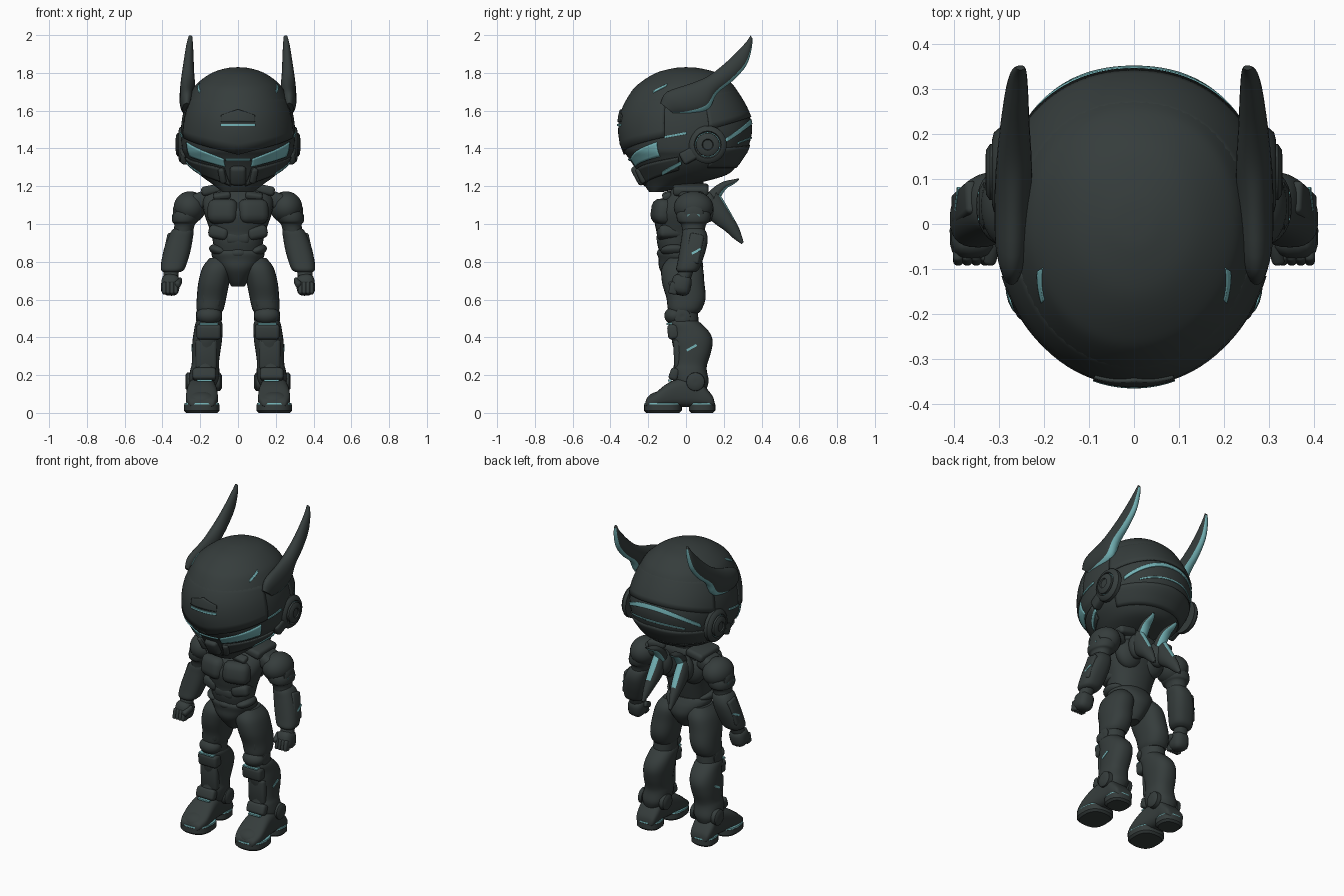
import bpy, bmesh, math
from mathutils import Vector, Matrix, Euler


def material(name, rgb):
    m = bpy.data.materials.new(name)
    m.diffuse_color = (*rgb, 1)
    return m


ARMOR = material("charcoal armor", (0.036, 0.046, 0.045))
GLOW = material("pale cyan glow", (0.17, 0.44, 0.46))


def finish(bm, name, mat=ARMOR, mirror=True, recalc=True):
    if recalc:
        bmesh.ops.recalc_face_normals(bm, faces=bm.faces)
    me = bpy.data.meshes.new(name)
    bm.to_mesh(me)
    bm.free()
    me.materials.append(mat)
    me.materials.append(GLOW)
    ob = bpy.data.objects.new(name, me)
    bpy.context.collection.objects.link(ob)
    if mirror:
        ob.modifiers.new("mirror", 'MIRROR')
    return ob


def smooth_rows(rows, sub=4):
    """Catmull-Rom interpolation through rows of numbers."""
    out = []
    for i in range(len(rows) - 1):
        p0, p1, p2, p3 = (rows[max(i - 1, 0)], rows[i], rows[i + 1], rows[min(i + 2, len(rows) - 1)])
        for s in range(sub):
            t = s / sub
            out.append([0.5 * (2 * b + (c - a) * t + (2 * a - 5 * b + 4 * c - d) * t * t
                               + (3 * b - a - 3 * c + d) * t ** 3) for a, b, c, d in zip(p0, p1, p2, p3)])
    return out + [list(rows[-1])]


def power(v, e):
    return math.copysign(abs(v) ** e, v)


def ring_point(c, a, b, ang, e):
    e = e[math.cos(ang) < 0] if isinstance(e, tuple) else e
    return Vector(c) + Vector(a) * power(math.sin(ang), e) - Vector(b) * power(math.cos(ang), e)


def loft(name, rings, mat=ARMOR, mirror=True, e=0.93, n=28, glow=0.0, span=(0, 1)):
    """Skin rings of (centre, half axis a, half axis b); faces near -b glow within span."""
    bm = bmesh.new()
    vs = [[bm.verts.new(ring_point(*r, 2 * math.pi * k / n, e)) for k in range(n)] for r in rings]
    for i, (lo, hi) in enumerate(zip(vs, vs[1:])):
        for k in range(n):
            f = bm.faces.new((lo[k], lo[(k + 1) % n], hi[(k + 1) % n], hi[k]))
            ang = 2 * math.pi * (k + 0.5) / n
            f.material_index = int(min(ang, 2 * math.pi - ang) < glow
                                   and span[0] <= i / len(rings) <= span[1])
    bm.faces.new(vs[0])
    bm.faces.new(vs[-1])
    return finish(bm, name, mat, mirror)


def column(name, rows, mirror=True, sub=4, **kw):
    """Upright limb from rows of z, centre x, centre y, half width, half depth."""
    loft(name, [((x, y, z), (w, 0, 0), (0, d, 0)) for z, x, y, w, d in smooth_rows(rows, sub)],
         mirror=mirror, **kw)


def blade(name, rows, glow, span=(0, 1)):
    """Curved horn from rows of edge y, z, glowing edge y, z, centre x, half thickness."""
    loft(name, [((x, (uy + ly) / 2, (uz + lz) / 2), (t, 0, 0), (0, (uy - ly) / 2, (uz - lz) / 2))
                for uy, uz, ly, lz, x, t in smooth_rows(rows)], e=1.0, n=24, glow=glow, span=span)


def ball(name, c, r, mirror=True, rot=(0, 0, 0)):
    bm = bmesh.new()
    m = Matrix.Translation(c) @ Euler(rot).to_matrix().to_4x4() @ Matrix.Diagonal((*r, 1))
    bmesh.ops.create_uvsphere(bm, u_segments=24, v_segments=14, radius=1, matrix=m)
    finish(bm, name, mirror=mirror)


def box(name, c, size, bevel=0.012, rot=(0, 0, 0), mat=ARMOR, mirror=True):
    bm = bmesh.new()
    bmesh.ops.create_cube(bm, size=1, matrix=Matrix.Diagonal((*size, 1)))
    if bevel:
        bmesh.ops.bevel(bm, geom=bm.edges[:], offset=bevel, segments=3, profile=0.5, affect='EDGES')
    bm.transform(Matrix.Translation(c) @ Euler(rot).to_matrix().to_4x4())
    finish(bm, name, mat, mirror)


def disc(name, c, profile, mat=ARMOR):
    """Round cap facing +x from (offset x, radius) pairs."""
    loft(name, [(Vector(c) + Vector((o, 0, 0)), (0, r, 0), (0, 0, r)) for o, r in profile], mat, e=1.0, n=32)


# helmet shell: z, half width, front y, back y
HEAD_E = (1.0, 0.93)
HEAD = smooth_rows([(1.17, .08, -.195, -.12), (1.19, .108, -.21, -.04), (1.22, .148, -.228, .08),
                    (1.26, .202, -.25, .215), (1.31, .25, -.278, .27), (1.36, .28, -.312, .305),
                    (1.40, .296, -.338, .328), (1.5, .302, -.355, .35), (1.6, .287, -.343, .327),
                    (1.7, .247, -.290, .275), (1.75, .21, -.240, .235), (1.8, .138, -.158, .165),
                    (1.825, .06, -.065, .07), (1.83, .005, -.005, .005)], 5)


def head_ring(r):
    z, w, yf, yb = r
    return (0, (yf + yb) / 2, z), (w, 0, 0), (0, (yb - yf) / 2, 0)


def head_point(ang, z, k):
    for lo, hi in zip(HEAD, HEAD[1:]):
        if lo[0] <= z <= hi[0]:
            t = (z - lo[0]) / (hi[0] - lo[0])
            p = ring_point(*head_ring([a + (b - a) * t for a, b in zip(lo, hi)]), ang, HEAD_E)
            c = Vector((0, 0, 1.5))
            return c + (p - c) * (1 + k)


def strip(name, a0, a1, lo0, lo1, hi0, hi1, mat=GLOW, k=0.012, k1=None, level=False, n=20, m=6):
    """Plate hugging the helmet from angle a0 to a1 (0 = front, pi = back); k1 is the lift of its top edge,
    level makes its edges straight when seen from the side."""
    k1 = k if k1 is None else k1
    bm = bmesh.new()
    g = []
    for i in range(n + 1):
        t = i / n
        a = a0 + (a1 - a0) * t
        if level:
            t = (math.cos(a0) - math.cos(a)) / (math.cos(a0) - math.cos(a1))
        lo, hi = lo0 + (lo1 - lo0) * t, hi0 + (hi1 - hi0) * t
        g.append([bm.verts.new(head_point(a, lo + (hi - lo) * j / m, k + (k1 - k) * j / m))
                  for j in range(m + 1)])
    for i in range(n):
        for j in range(m):
            bm.faces.new((g[i][j], g[i + 1][j], g[i + 1][j + 1], g[i][j + 1]))
    s = finish(bm, name, mat, recalc=False).modifiers.new("thickness", 'SOLIDIFY')
    s.thickness, s.offset = 0.009, 0


loft("helmet", [head_ring(r) for r in HEAD], mirror=False, e=HEAD_E, n=64)
PI = math.pi
strip("face_plate", 0, 1.25, 1.37, 1.46, 1.70, 1.68, ARMOR, .012, -.016)
strip("jaw_plate", .3, 1.45, 1.205, 1.29, 1.295, 1.355, ARMOR, .014)
strip("brow_badge", 0, .3, 1.54, 1.54, 1.605, 1.575, ARMOR, .012)
strip("rear_plate", 1.9, PI, 1.50, 1.565, 1.70, 1.73, ARMOR, .008, -.016, True)
strip("nape_plate", 2.0, PI, 1.30, 1.30, 1.40, 1.42, ARMOR, .004)
strip("eye", .28, 1.12, 1.305, 1.358, 1.345, 1.435, k=.003)
strip("nose_line", 0, .24, 1.338, 1.338, 1.346, 1.346, k=.006)
strip("forehead_line", 0, .3, 1.518, 1.518, 1.53, 1.53, k=.015)
strip("crown_mark", .95, 1.18, 1.692, 1.728, 1.706, 1.742, k=-.004)
strip("cheek_mark", 1.25, 1.58, 1.455, 1.475, 1.465, 1.487, k=.004)
strip("jaw_mark", 1.1, 1.5, 1.265, 1.32, 1.283, 1.336, k=.028)
strip("rear_line", 2.2, PI, 1.43, 1.53, 1.452, 1.555, k=.0, level=True)
strip("nape_line", 2.5, PI, 1.425, 1.452, 1.433, 1.461, k=.0, level=True)
box("mouth_guard", (0, -.245, 1.26), (.085, .06, .11), .02, (.5, 0, 0), mirror=False)
box("mouth_vent", (.08, -.232, 1.26), (.035, .05, .085), .012, (.45, 0, .4))

# ear discs and horns
disc("ear_ring", (.275, .115, 1.42), [(0, .1), (.022, .1), (.036, .088), (.04, .072), (.03, .066)])
disc("ear_glow", (.275, .115, 1.42), [(.02, .066), (.032, .066), (.032, .058)], GLOW)
disc("ear_cap", (.275, .115, 1.42), [(.02, .063), (.045, .062), (.053, .05), (.055, .03), (.048, .026)])
box("ear_strut", (.282, .03, 1.37), (.05, .12, .07), .015, (.5, 0, -.1))
blade("horn", [(-.135, 1.64, -.06, 1.58, .272, .022), (-.10, 1.70, .03, 1.58, .27, .038),
               (.03, 1.745, .12, 1.61, .268, .041), (.12, 1.785, .165, 1.69, .266, .039),
               (.20, 1.845, .25, 1.76, .264, .032), (.27, 1.912, .32, 1.84, .26, .025),
               (.32, 1.965, .347, 1.925, .256, .018), (.342, 1.999, .352, 1.982, .252, .01)], .9)

# torso
column("torso", [(.85, 0, -.045, .122, .095), (.9, 0, -.045, .132, .108), (.95, 0, -.04, .142, .115),
                 (1.0, 0, -.04, .16, .125), (1.06, 0, -.035, .18, .135), (1.12, 0, -.015, .188, .12),
                 (1.17, 0, .01, .175, .1), (1.2, 0, .02, .13, .08)], mirror=False)
column("neck", [(1.15, 0, .02, .08, .075), (1.3, 0, .02, .075, .07)], mirror=False)
column("hips", [(.67, 0, -.02, .035, .05), (.70, 0, -.02, .055, .08), (.76, 0, -.025, .10, .115),
                (.81, 0, -.03, .13, .115), (.845, 0, -.04, .14, .11), (.865, 0, -.04, .12, .1)], mirror=False)
box("chest_plate", (.078, -.118, 1.065), (.165, .12, .135), .045, (-.15, 0, .25))
box("rib_plate", (.095, -.085, .955), (.11, .13, .07), .025, (0, -.2, .2))
box("belly_plate", (0, -.105, .925), (.13, .1, .07), .025, mirror=False)
ball("belt_buckle", (0, -.105, .845), (.06, .05, .032), mirror=False)
ball("belt_side", (.10, -.06, .86), (.055, .075, .03), rot=(0, -.3, 0))
ball("back_plate", (.08, .05, 1.07), (.09, .06, .1))
box("collar", (.135, .025, 1.182), (.12, .19, .05), .018, (0, .2, 0))
box("collar_trim", (.085, -.10, 1.15), (.09, .05, .035), .012, (.4, .15, 0))

# back fins
ball("fin_mount", (.075, .12, 1.09), (.055, .05, .08))
blade("upper_fin", [(.11, 1.16, .15, 1.08, .07, .034), (.155, 1.20, .185, 1.145, .072, .034),
                    (.20, 1.225, .215, 1.188, .075, .03), (.25, 1.236, .255, 1.212, .08, .02),
                    (.28, 1.242, .28, 1.234, .085, .008)], 1.0)
blade("lower_fin", [(.11, 1.04, .165, 1.18, .085, .036), (.155, 1.0, .208, 1.11, .085, .038),
                    (.205, .965, .248, 1.04, .088, .032), (.25, .925, .282, .975, .092, .021),
                    (.295, .893, .305, .905, .095, .008)], .6, (.05, .5))

# arms
box("shoulder_bridge", (.195, .03, 1.125), (.12, .14, .09), .03, (0, .35, 0))
ball("shoulder_pad", (.255, .04, 1.088), (.086, .105, .085), rot=(0, .5, 0))
column("upper_arm", [(1.13, .235, .04, .05, .07), (1.06, .268, .04, .075, .09), (1.015, .281, .04, .068, .085),
                     (.995, .283, .04, .054, .065), (.93, .295, .04, .05, .055)])
disc("shoulder_cap", (.312, .04, 1.05), [(0, .055), (.022, .052), (.032, .035), (.032, .01)])
box("shoulder_mark", (.342, .04, 1.045), (.008, .065, .009), 0, mat=GLOW)
column("forearm", [(.985, .288, .04, .035, .035), (.965, .293, .043, .058, .06), (.92, .307, .045, .067, .07),
                   (.86, .322, .035, .071, .07), (.80, .337, .02, .069, .065), (.76, .346, .008, .062, .06),
                   (.745, .35, .004, .045, .045)], e=.8)
box("forearm_plate", (.375, .045, .87), (.03, .075, .16), .012, (-.2, -.22, 0))
box("forearm_mark", (.391, .055, .855), (.008, .055, .012), 0, (.5, -.22, 0), GLOW)
column("wrist", [(.78, .35, .01, .04, .04), (.71, .357, -.015, .04, .04)])
box("fist", (.358, -.025, .678), (.098, .105, .11), .036, (-.2, -.1, 0))
for i in range(4):
    box("finger", (.33 + .02 * i, -.066, .66), (.023, .045, .065), .01, (-.2, 0, 0))
box("thumb", (.315, -.055, .69), (.03, .075, .035), .012, (.4, 0, .2))

# legs
column("thigh", [(.82, .10, -.02, .05, .07), (.77, .11, -.02, .078, .108), (.69, .128, -.015, .082, .112),
                 (.61, .14, 0, .078, .104), (.555, .147, -.005, .073, .092), (.53, .149, -.01, .062, .078)], e=.86)
box("thigh_plate", (.142, -.072, .61), (.10, .05, .11), .022, (.1, 0, 0))
column("knee_joint", [(.57, .148, -.015, .066, .078), (.47, .153, -.01, .066, .076)])
ball("knee_cap", (.152, -.06, .515), (.068, .055, .048))
disc("knee_disc", (.2, -.02, .51), [(0, .045), (.015, .042), (.022, .02), (.02, .01)])
column("shin", [(.50, .153, -.02, .05, .065), (.478, .154, -.01, .07, .085), (.43, .158, .022, .076, .10),
                (.38, .163, .033, .078, .108), (.32, .169, .035, .075, .097), (.26, .173, .025, .072, .088),
                (.225, .176, .02, .077, .09), (.17, .182, .03, .078, .09), (.13, .187, .035, .06, .075)], e=.85)
box("shin_top_plate", (.155, -.065, .43), (.13, .065, .08), .018, (.1, 0, 0))
box("knee_mark", (.155, -.088, .472), (.10, .03, .009), 0, (.1, 0, 0), mat=GLOW)
box("shin_plate", (.168, -.04, .31), (.115, .05, .16), .018, (.05, 0, 0))
box("calf_mark", (.241, .03, .345), (.008, .06, .012), 0, (.5, 0, 0), GLOW)
box("ankle_plate", (.178, -.062, .205), (.125, .05, .065), .016, (-.35, 0, 0))
box("ankle_mark", (.178, -.086, .172), (.08, .02, .009), 0, mat=GLOW)
disc("outer_ankle", (.245, .05, .165), [(0, .05), (.025, .048), (.033, .035), (.033, .01)])
disc("inner_ankle", (.12, .05, .165), [(0, .05), (-.025, .048), (-.034, .035), (-.034, .01)])

# boots: y, top z, half width
BOOT = smooth_rows([(-.215, .055, .05), (-.205, .075, .068), (-.16, .108, .084), (-.10, .155, .083),
                    (-.03, .185, .075), (.05, .19, .07), (.10, .14, .07), (.14, .09, .06), (.15, .06, .04)])
loft("boot", [((.191, y, (top + .03) / 2), (w, 0, 0), (0, 0, (top - .03) / 2)) for y, top, w in BOOT], e=.65)
for part, cy, w, d in (("toe", -.122, .094, .1), ("heel", .085, .074, .07)):
    column(part + "_sole", [(0, .192, cy, w - .012, d - .012), (.012, .192, cy, w, d), (.045, .192, cy, w, d)],
           sub=1, e=.78)
    column(part + "_sole_line", [(.043, .192, cy, w - .001, d - .001), (.053, .192, cy, w - .003, d - .003)],
           sub=1, e=.78, mat=GLOW)
ball("toe_cap", (.192, -.15, .07), (.08, .065, .042), rot=(.3, 0, 0))

bpy.ops.object.select_all(action='SELECT')
bpy.context.view_layer.objects.active = bpy.data.objects["helmet"]
bpy.ops.object.shade_smooth_by_angle(angle=math.radians(40))
